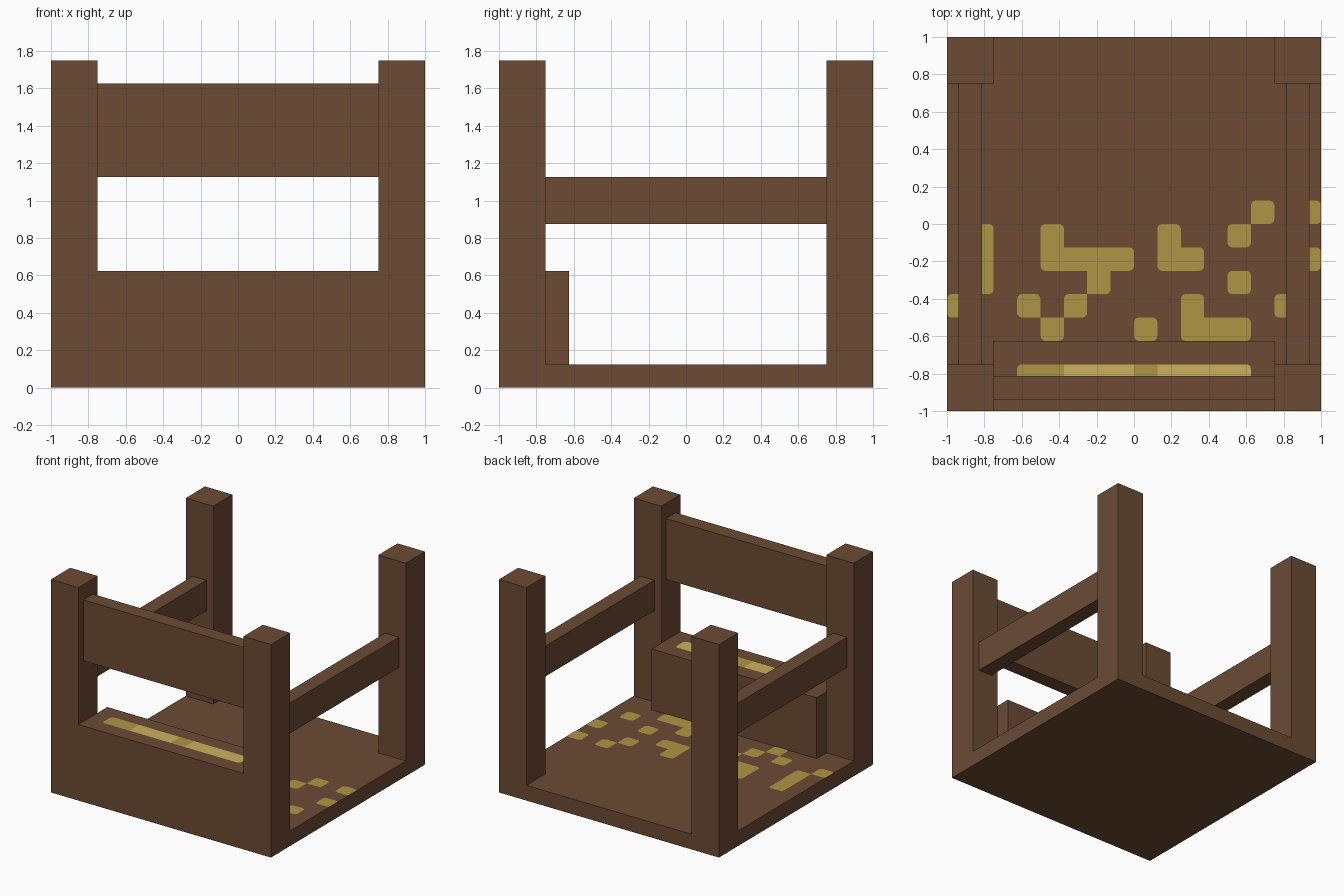
import bpy
import bmesh

cube = bpy.data.objects.get("Cube")
if cube:
    bpy.data.objects.remove(cube, do_unlink=True)

U = 0.125  # plank module all parts are sized by


def material(name, rgb):
    m = bpy.data.materials.new(name)
    m.use_nodes = True
    m.diffuse_color = (*rgb, 1)
    m.node_tree.nodes["Principled BSDF"].inputs["Base Color"].default_value = (*rgb, 1)
    return m


wood = material("brown wood", (0.147, 0.069, 0.034))
straw = material("straw", (0.429, 0.305, 0.058))
pale_straw = material("pale straw", (0.591, 0.434, 0.107))


def add_object(name, bm, mats):
    mesh = bpy.data.meshes.new(name)
    bm.to_mesh(mesh)
    bm.free()
    for m in mats:
        mesh.materials.append(m)
    obj = bpy.data.objects.new(name, mesh)
    bpy.context.collection.objects.link(obj)
    return obj


def box(name, lo, hi):
    """Wooden box between two corners given in modules."""
    bm = bmesh.new()
    bmesh.ops.create_cube(bm, size=1)
    for v in bm.verts:
        v.co = [U * (a + b) / 2 + c * U * (b - a) for a, b, c in zip(lo, hi, v.co)]
    return add_object(name, bm, [wood])


def straw_layer(name, rows, y_top, z):
    """Thin rounded patches from a character map: s = straw, p = pale straw."""
    bm = bmesh.new()
    for j, row in enumerate(rows):
        for i, mark in enumerate(row):
            if mark == ".":
                continue
            x, y = i - 8, y_top - j
            corners = [(x, y - 1), (x + 1, y - 1), (x + 1, y), (x, y)]
            f = bm.faces.new([bm.verts.new((a * U, b * U, z + 0.002)) for a, b in corners])
            f.material_index = "sp".index(mark)
    bmesh.ops.remove_doubles(bm, verts=bm.verts, dist=0.001)
    # round the outer corners
    tips = [v for v in bm.verts if len(v.link_faces) == 1]
    bmesh.ops.bevel(bm, geom=tips, offset=0.025, offset_type='OFFSET', segments=3,
                    profile=0.5, affect='VERTICES')
    return add_object(name, bm, [straw, pale_straw])


# Floor and corner posts
box("floor", (-8, -8, 0), (8, 8, 1))
for side, x in (("right", -8), ("left", 6)):
    for end, y in (("front", -8), ("back", 6)):
        box(f"{end}_{side}_post", (x, y, 1), (x + 2, y + 2, 14))

# Rails
box("front_rail", (-6, -7.5, 9), (6, -6.5, 13))
for side, x in (("right", -7.5), ("left", 6.5)):
    box(f"{side}_rail", (x, -6, 7), (x + 1, 6, 9))

# Feeding trough
box("trough", (-6, -8, 1), (6, -5, 5))

# Scattered straw
straw_layer("floor_straw", [
    ".............s.s",
    ".s..s....s..s...",
    ".s..ssss.ss....s",
    ".s....s.....s...",
    "s..s.s....s...s.",
    "....s...s.sss...",
], 1, U)
straw_layer("trough_straw", ["...sspppspppp..."], -6, 5 * U)
